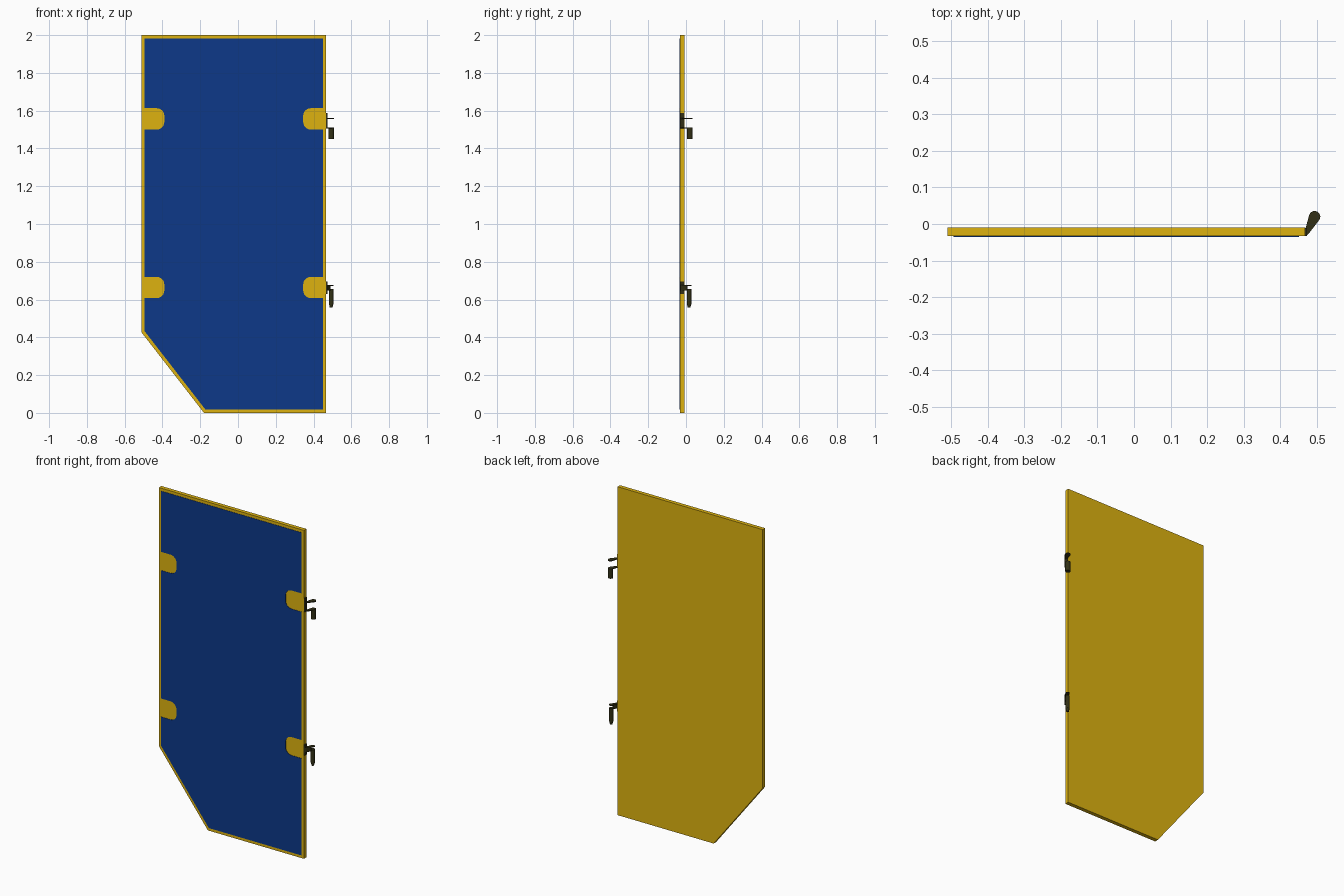
import bpy, bmesh
from math import sin, cos, pi, atan2, hypot, acos
from mathutils import Vector

if "Cube" in bpy.data.objects:
    bpy.data.objects.remove(bpy.data.objects["Cube"])


def material(name, color):
    m = bpy.data.materials.new(name)
    m.diffuse_color = (*color, 1)
    m.use_nodes = True
    m.node_tree.nodes["Principled BSDF"].inputs["Base Color"].default_value = m.diffuse_color
    return m


YELLOW = material("yellow", (0.73, 0.45, 0.005))
BLUE = material("blue", (0.004, 0.04, 0.25))
DARK = material("dark_metal", (0.032, 0.03, 0.008))


def prism(name, points, offset, mat):
    """Extrude a closed outline of 3D points along an offset."""
    bm = bmesh.new()
    face = bm.faces.new([bm.verts.new(p) for p in points])
    out = bmesh.ops.extrude_face_region(bm, geom=[face], use_keep_orig=True)
    moved = [g for g in out["geom"] if isinstance(g, bmesh.types.BMVert)]
    bmesh.ops.translate(bm, verts=moved, vec=Vector(offset))
    bmesh.ops.recalc_face_normals(bm, faces=bm.faces[:])
    me = bpy.data.meshes.new(name)
    bm.to_mesh(me)
    bm.free()
    me.materials.append(mat)
    ob = bpy.data.objects.new(name, me)
    bpy.context.collection.objects.link(ob)
    return ob


def box(name, x, y, z, mat):
    pts = [(x[0], y[0], z[0]), (x[1], y[0], z[0]), (x[1], y[1], z[0]), (x[0], y[1], z[0])]
    return prism(name, pts, (0, 0, z[1] - z[0]), mat)


def cylinder(name, r, x, y, z, mat, r_top=None):
    bpy.ops.mesh.primitive_cone_add(vertices=20, radius1=r, radius2=r if r_top is None else r_top,
                                    depth=z[1] - z[0], location=(x, y, (z[0] + z[1]) / 2))
    ob = bpy.context.object
    ob.name = name
    ob.data.materials.append(mat)
    bpy.ops.object.shade_smooth_by_angle()
    return ob


def teardrop(name, a, ra, b, rb, z, thick):
    """Flat arm: the tangent hull of two circles seen from above."""
    d = hypot(b[0] - a[0], b[1] - a[1])
    ang = atan2(b[1] - a[1], b[0] - a[0])
    t = acos((ra - rb) / d)
    pts = []
    for c, r, start, end, n in ((b, rb, ang - t, ang + t, 14),
                                (a, ra, ang + t, ang + 2 * pi - t, 6)):
        for i in range(n + 1):
            u = start + (end - start) * i / n
            pts.append((c[0] + r * cos(u), c[1] + r * sin(u), z))
    return prism(name, pts, (0, 0, thick), DARK)


def notch(x_edge, x_tip, z0, z1, r=0.04):
    """Rounded tab outline, from the z0 side round to the z1 side."""
    s = 1 if x_tip > x_edge else -1
    pts = [(x_edge, z0)]
    for cz, a0 in ((z0 + r, -pi / 2), (z1 - r, 0)):
        for i in range(7):
            a = a0 + pi / 2 * i / 6
            pts.append((x_tip - s * r + s * r * cos(a), cz + r * sin(a)))
    return pts + [(x_edge, z1)]


# Yellow door leaf with the cut lower corner
leaf = [(-0.51, 0.425), (-0.18, 0), (0.467, 0), (0.467, 2), (-0.51, 2)]
prism("door_leaf", [(x, -0.033, z) for x, z in leaf], (0, 0.024, 0), YELLOW)

# Blue front sheet, notched round four yellow tabs
L, R = -0.494, 0.451
rows = [(0.608, 0.72), (1.5, 1.613)]
sheet = [(L, 0.432), (-0.172, 0.017)] + [(R, 0.017)]
for z0, z1 in rows:
    sheet += notch(R, 0.345, z0, z1)
sheet += [(R, 1.983), (L, 1.983)]
for z0, z1 in reversed(rows):
    sheet += reversed(notch(L, -0.39, z0, z1))
prism("front_sheet", [(x, -0.035, z) for x, z in sheet], (0, 0.003, 0), BLUE)

# Upper hinge: edge plate, two arms and a barrel
foot, pivot = (0.472, -0.024), (0.494, 0.02)
box("upper_hinge_plate", (0.465, 0.473), (-0.033, -0.011), (1.505, 1.587), DARK)
teardrop("upper_hinge_cap", foot, 0.006, pivot, 0.0155, 1.556, 0.005)
teardrop("upper_hinge_arm", foot, 0.006, pivot, 0.0145, 1.505, 0.005)
cylinder("upper_hinge_barrel", 0.0145, *pivot, (1.45, 1.507), DARK)

# Lower hinge: edge plate, arm, bracket and pin with a tapered tip
pin = (0.493, 0.016)
box("lower_hinge_plate", (0.465, 0.473), (-0.033, -0.011), (0.63, 0.695), DARK)
teardrop("lower_hinge_cap", foot, 0.006, pin, 0.012, 0.673, 0.004)
teardrop("lower_hinge_bracket", foot, 0.005, (0.485, 0.002), 0.006, 0.648, 0.026)
cylinder("lower_hinge_pin", 0.012, *pin, (0.575, 0.657), DARK)
cylinder("lower_hinge_tip", 0.007, *pin, (0.557, 0.575), DARK, 0.011)
